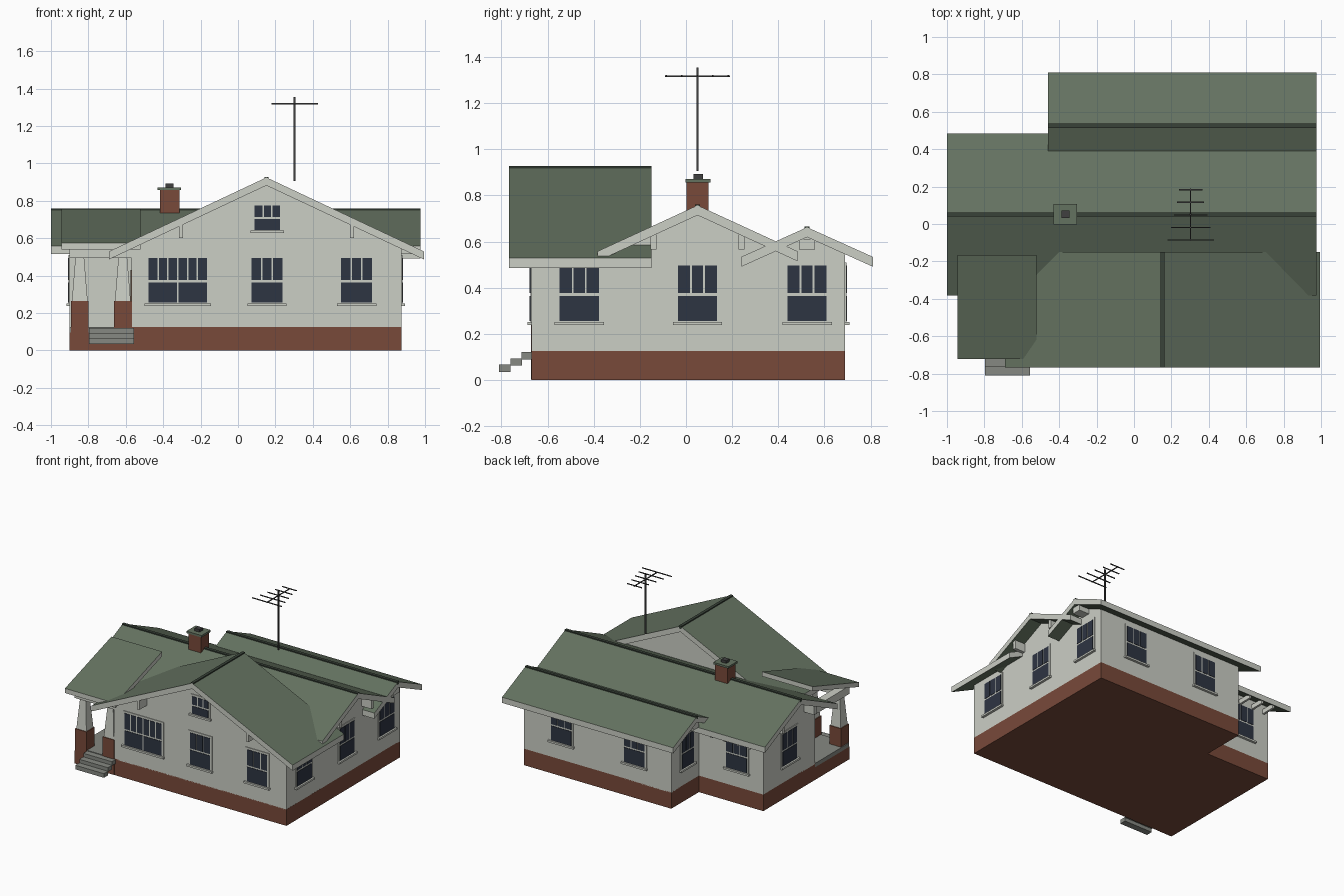
import bpy, bmesh

cube = bpy.data.objects.get("Cube")
if cube:
    bpy.data.objects.remove(cube, do_unlink=True)


def material(name, r, g, b):
    m = bpy.data.materials.new(name)
    m.use_nodes = True
    m.diffuse_color = (r, g, b, 1)
    m.node_tree.nodes["Principled BSDF"].inputs["Base Color"].default_value = (r, g, b, 1)
    return m


WALL = material("pale wall", .60, .62, .56)
ROOF = material("green shingle", .127, .168, .117)
RIDGE = material("dark ridge", .04, .055, .04)
BRICK = material("red brick", .19, .068, .042)
GLASS = material("navy glass", .027, .035, .055)
STONE = material("grey concrete", .24, .25, .225)
METAL = material("dark metal", .05, .05, .05)
DOOR = material("brown door", .12, .06, .035)


def finish(name, bm, *mats):
    bmesh.ops.recalc_face_normals(bm, faces=bm.faces)
    bm.normal_update()
    if len(mats) > 1:  # second material goes on upright faces
        for f in bm.faces:
            f.material_index = int(abs(f.normal.z) < .5)
    mesh = bpy.data.meshes.new(name)
    bm.to_mesh(mesh)
    bm.free()
    for m in mats:
        mesh.materials.append(m)
    ob = bpy.data.objects.new(name, mesh)
    bpy.context.collection.objects.link(ob)
    return ob


def prism(name, profile, axis, a, b, *mats):
    """Extrude a 2D profile along an axis from a to b."""
    place = {"x": lambda t, u, v: (t, u, v),
             "y": lambda t, u, v: (u, t, v),
             "z": lambda t, u, v: (u, v, t)}[axis]
    bm = bmesh.new()
    ends = [[bm.verts.new(place(t, u, v)) for u, v in profile] for t in (a, b)]
    for ring in ends:
        bm.faces.new(ring)
    for i in range(len(profile)):
        j = (i + 1) % len(profile)
        bm.faces.new((ends[0][i], ends[0][j], ends[1][j], ends[1][i]))
    return finish(name, bm, *mats)


def boxes(name, items, mat, taper=1):
    """Boxes given as (x0, x1, y0, y1, z0, z1) in one mesh."""
    bm = bmesh.new()
    for x0, x1, y0, y1, z0, z1 in items:
        for v in bmesh.ops.create_cube(bm, size=1)["verts"]:
            k = taper if v.co.z > 0 else 1
            v.co = ((x0 + x1) / 2 + v.co.x * (x1 - x0) * k,
                    (y0 + y1) / 2 + v.co.y * (y1 - y0) * k,
                    (z0 + z1) / 2 + v.co.z * (z1 - z0))
    return finish(name, bm, mat)


def gable_wing(name, axis, mid, peak, slope, half_roof, half_wall, roof_ends, wall_ends):
    """Pentagonal wall block, folded roof slab and ridge cap."""
    thick = .043

    def at(d):
        return peak - d * slope
    under = peak - thick + .008
    prism(name + "_walls", [(mid - half_wall, .12), (mid + half_wall, .12),
                            (mid + half_wall, under - half_wall * slope), (mid, under),
                            (mid - half_wall, under - half_wall * slope)], axis, *wall_ends, WALL)
    low = at(half_roof)
    prism(name + "_roof", [(mid - half_roof, low), (mid, peak), (mid + half_roof, low),
                           (mid + half_roof, low - thick), (mid, peak - thick),
                           (mid - half_roof, low - thick)], axis, *roof_ends, ROOF, WALL)
    prism(name + "_ridge_cap", [(mid - .011, peak - .02), (mid + .011, peak - .02),
                                (mid + .011, peak + .003), (mid - .011, peak + .003)],
          axis, *roof_ends, RIDGE)


def on_wall(axis, plane, side, u0, u1, z0, z1, depth):
    """Box standing proud of a wall plane."""
    a, b = sorted((plane - side * .01, plane + side * depth))
    return (a, b, u0, u1, z0, z1) if axis == "x" else (u0, u1, a, b, z0, z1)


def window(name, axis, plane, side, mid, width=.17, z0=.255, z1=.495):
    h = width / 2
    split = z0 + (z1 - z0) * .48

    def box(*dims):
        return on_wall(axis, plane, side, *dims)
    boxes(name + "_frame", [box(mid - h - .015, mid + h + .015, z0 - .005, z1 + .015, .005),
                            box(mid - h - .022, mid + h + .022, z0 - .017, z0 - .003, .018)], WALL)
    panes = [box(mid - h, mid + h, z0, split - .006, .008)]
    for i in range(3):
        left = mid - h + i * width / 3
        panes.append(box(left + (.004 if i else 0), left + width / 3 - (.004 if i < 2 else 0),
                         split + .006, z1, .008))
    boxes(name + "_glass", panes, GLASS)


# Brick foundation following the house footprint
prism("foundation", [(-.9, -.26), (-.57, -.26), (-.57, -.67), (.875, -.67), (.875, .69),
                     (-.36, .69), (-.36, .36), (-.9, .36)], "z", 0, .125, BRICK)

# Three gabled wings
gable_wing("main_wing", "x", .05, .757, .46, .433, .31, (-1, .975), (-.9, .875))
gable_wing("rear_wing", "x", .525, .662, .45, .285, .165, (-.46, .975), (-.36, .875))
gable_wing("front_wing", "y", .152, .925, .47, .842, .7225, (-.767, -.15), (-.67, -.2))

# Windows
for i, x in enumerate((-.402, -.243, .155, .634)):
    window(f"front_window_{i}", "y", -.67, -1, x, .152 if x < 0 else .167)
window("attic_window", "y", -.67, -1, .157, .135, .645, .775)
for i, y in enumerate((-.463, .05, .525)):
    window(f"side_window_{i}", "x", .875, 1, y)
for i, x in enumerate((-.055, .56)):
    window(f"rear_window_{i}", "y", .69, 1, x)
window("back_corner_window", "y", .36, 1, -.68)
window("rear_wing_end_window", "x", -.36, -1, .5, .14)
window("main_end_window", "x", -.9, -1, .05)

# Porch door
boxes("porch_door", [on_wall("x", -.57, -1, -.45, -.32, .125, .43, .006)], DOOR)

# Brackets below the gable overhangs
brackets = [(x - .01, x + .01, -.76, -.66, .6, .68) for x in (-.305, .61)]
for x0, x1 in ((.87, .96), (-.985, -.89)):
    brackets += [(x0, x1, y - .013, y + .013, .565, .63) for y in (-.14, .24)]
for x0, x1 in ((.87, .96), (-.45, -.35)):
    brackets.append((x0, x1, .49, .56, .565, .61))
boxes("gable_brackets", brackets, WALL)

# Rafter tails under the back eave
boxes("rafter_tails", [(x - .008, x + .008, .35, .47, .5, .535)
                       for x in (-.86, -.76, -.65, -.54)], WALL)

# Porch base, floor, piers, columns and beams
boxes("porch_base", [(-.9, -.57, -.67, -.26, 0, .095)], BRICK)
boxes("porch_floor", [(-.9, -.57, -.668, -.26, .095, .125)], STONE)
centres = (-.846, -.616)
boxes("porch_piers", [(x - .048, x + .048, -.673, -.577, .001, .265) for x in centres], BRICK)
boxes("porch_columns", [(x - .042, x + .042, -.667, -.583, .265, .5) for x in centres], WALL, .55)
boxes("porch_beams", [(-.9, -.57, -.67, -.6, .495, .555),
                      (-.9, -.84, -.67, -.26, .495, .555)], WALL)

# Porch shed roof
prism("porch_roof", [(-.722, .575), (-.165, .755), (-.165, .72), (-.722, .54)],
      "x", -.945, -.52, ROOF, WALL)

# Front steps
boxes("front_steps", [(-.797, -.557, -.714 - i * .048, -.664 - i * .048,
                       .089 - i * .027, .12 - i * .027) for i in range(3)], STONE)

# Chimney
boxes("chimney_stack", [(-.417, -.312, .003, .097, .6, .858)], BRICK)
boxes("chimney_cap", [(-.43, -.304, -.003, .107, .857, .872)], ROOF)
boxes("chimney_flue", [(-.388, -.346, .033, .073, .872, .892)], METAL)

# Roof antenna
boxes("antenna_mast", [(.298, .308, .045, .055, .905, 1.355)], METAL)
rods = [(.3, .306, -.09, .19, 1.314, 1.32)]
for i, half in enumerate((.125, .105, .09, .072, .062)):
    y = -.085 + i * .067
    rods.append((.303 - half, .303 + half, y - .003, y + .003, 1.316, 1.322))
boxes("antenna_rods", rods, METAL)
